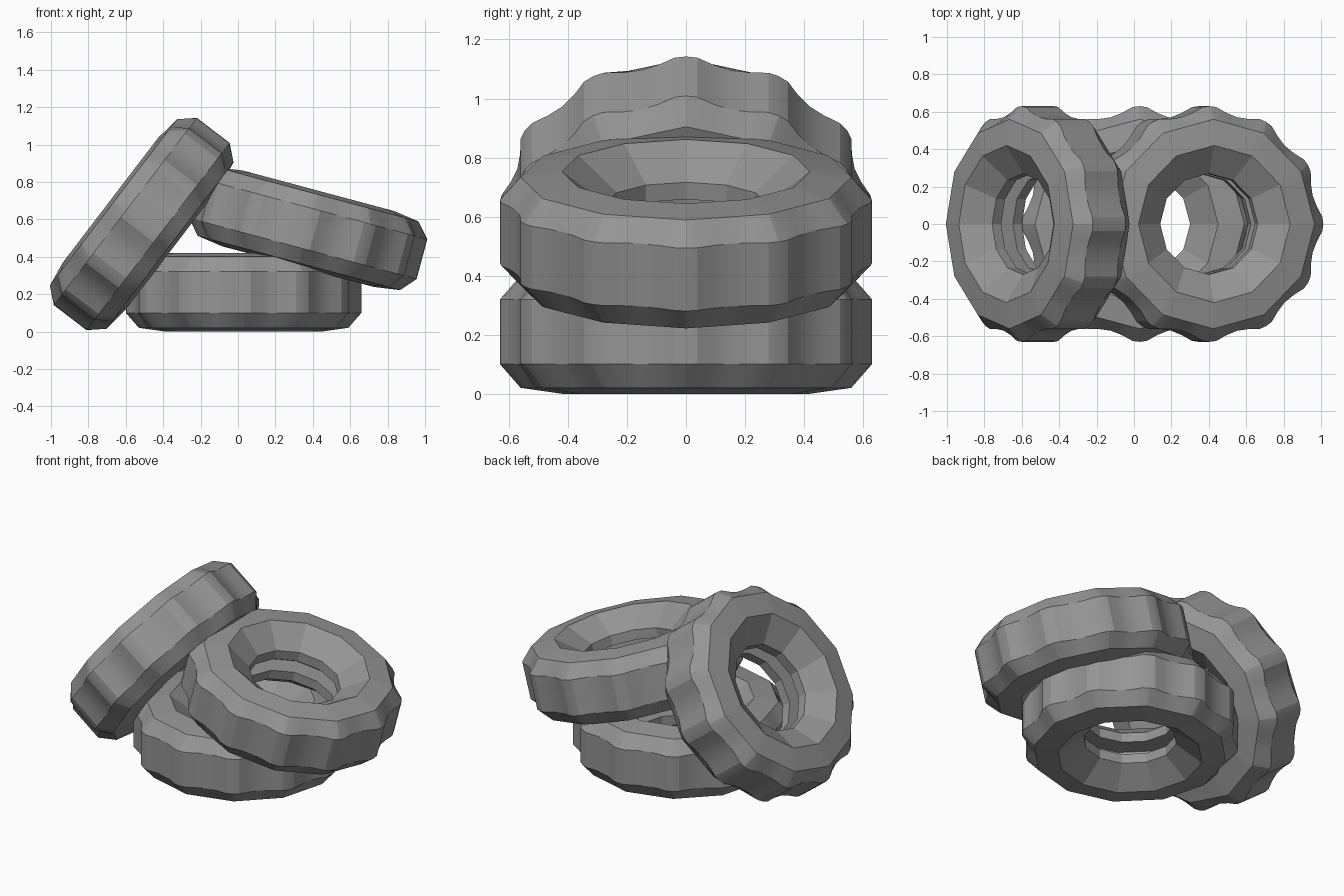
import bpy, bmesh
from math import radians, cos, sin

if "Cube" in bpy.data.objects:
    bpy.data.objects.remove(bpy.data.objects["Cube"])

rubber = bpy.data.materials.new("grey rubber")
rubber.use_nodes = True
GREY = (0.3, 0.3, 0.3, 1)
rubber.diffuse_color = GREY
rubber.node_tree.nodes["Principled BSDF"].inputs["Base Color"].default_value = GREY

SIDES = 12
# One tread block: (angle in degrees, tread radius factor)
BLOCK = [(0, 1.0), (3.5, 0.994), (9, 0.955), (15, 0.938), (21, 0.955), (26.5, 0.994)]
# Half cross-section from tread to inner groove: (radius, height, is_tread)
HALF = [(0.63, 0.11, True), (0.56, 0.19, False), (0.42, 0.21, False),
        (0.27, 0.10, False), (0.27, 0.04, False), (0.39, 0.04, False)]
PROFILE = HALF + [(r, -h, t) for r, h, t in reversed(HALF)]


def make_tyre(name, location, tilt):
    bm = bmesh.new()
    columns = []
    for side in range(SIDES):
        for step, factor in BLOCK:
            angle = radians(side * 30 + step)
            # Sidewalls and hole stay twelve-sided, the tread is knobbly
            chord = cos(radians(15)) / cos(radians(step - 15))
            column = []
            for r, h, tread in PROFILE:
                rad = r * (factor if tread else chord)
                column.append(bm.verts.new((rad * cos(angle), rad * sin(angle), h)))
            columns.append(column)
    # Skin the ring of cross-sections
    n = len(PROFILE)
    for i, a in enumerate(columns):
        b = columns[(i + 1) % len(columns)]
        for j in range(n):
            k = (j + 1) % n
            bm.faces.new((a[j], b[j], b[k], a[k]))
    bmesh.ops.recalc_face_normals(bm, faces=bm.faces)
    mesh = bpy.data.meshes.new(name)
    bm.to_mesh(mesh)
    bm.free()
    mesh.materials.append(rubber)
    tyre = bpy.data.objects.new(name, mesh)
    bpy.context.collection.objects.link(tyre)
    tyre.location = location
    tyre.rotation_euler = (0, radians(tilt), 0)
    bpy.ops.object.select_all(action="DESELECT")
    tyre.select_set(True)
    bpy.context.view_layer.objects.active = tyre
    bpy.ops.object.shade_smooth_by_angle(angle=radians(16))


make_tyre("bottom_tyre", (0.03, 0, 0.21), 0)
make_tyre("resting_tyre", (0.375, 0, 0.55), 15)
make_tyre("leaning_tyre", (-0.515, 0, 0.575), -52.6)
